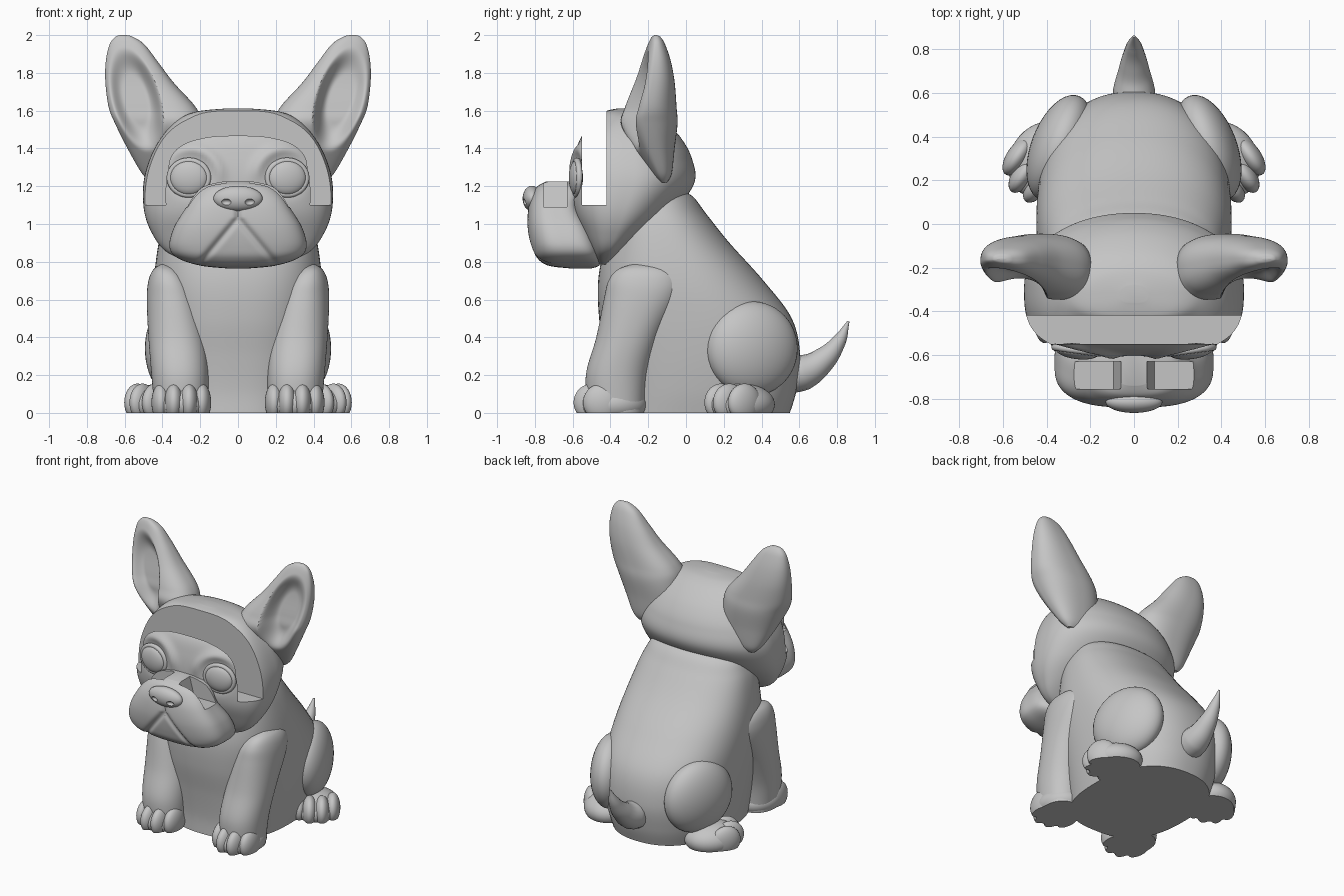
import bpy, bmesh, math
from mathutils import Matrix, Vector

old = bpy.data.objects.get("Cube")
if old:
    bpy.data.objects.remove(old)

grey = bpy.data.materials.new("plain grey")
grey.use_nodes = True
tone = (0.56, 0.56, 0.56, 1)
grey.diffuse_color = tone
grey.node_tree.nodes["Principled BSDF"].inputs["Base Color"].default_value = tone
parts = []


def add_mesh(name, mesh, mirror=False):
    mesh.materials.clear()
    mesh.materials.append(grey)
    obj = bpy.data.objects.new(name, mesh)
    bpy.context.collection.objects.link(obj)
    if mirror:
        obj.modifiers.new("Mirror", "MIRROR").use_mirror_merge = False
    parts.append(obj)
    return obj


def finish(name, bm, mirror=False):
    bmesh.ops.recalc_face_normals(bm, faces=bm.faces)
    mesh = bpy.data.meshes.new(name)
    bm.to_mesh(mesh)
    bm.free()
    return add_mesh(name, mesh, mirror)


def resample(rows, steps):
    """Smooth curve through the key sections."""
    rows = [Vector(r) for r in rows]
    out = []
    for i in range(len(rows) - 1):
        a, b = rows[i], rows[i + 1]
        ta = (b - rows[max(i - 1, 0)]) / 2
        tb = (rows[min(i + 2, len(rows) - 1)] - a) / 2
        for k in range(steps):
            t = k / steps
            u = t * t * (3 - 2 * t)
            out.append(a * (1 - u) + b * u + ta * (t * (1 - t) ** 2) - tb * (t * t * (1 - t)))
    return out + [rows[-1]]


def loft(name, rows, front=2, back=2, seg=72, steps=8, dent=None, mirror=False):
    """Stack of rounded sections: z, x range, y range; dent hollows the front."""
    bm = bmesh.new()
    loops = []
    for z, x0, x1, y0, y1 in resample(rows, steps):
        loop = []
        for i in range(seg):
            a = 2 * math.pi * i / seg
            c, s = math.cos(a), math.sin(a)
            n = front if s < 0 else back
            r = (abs(c) ** n + abs(s) ** n) ** (-1 / n)
            x = (x0 + x1) / 2 + (x1 - x0) / 2 * r * c
            s *= r
            if dent and s < 0:
                s *= 1 - dent(x, z, r * c)
            loop.append(bm.verts.new((x, (y0 + y1) / 2 + (y1 - y0) / 2 * s, z)))
        loops.append(loop)
    for lo, hi in zip(loops, loops[1:]):
        for i in range(seg):
            j = (i + 1) % seg
            bm.faces.new((lo[i], lo[j], hi[j], hi[i]))
    bm.faces.new(loops[0][::-1])
    bm.faces.new(loops[-1])
    return finish(name, bm, mirror)


def centred(rows):
    return [(z, -w, w, y0, y1) for z, w, y0, y1 in rows]


def blobs(name, items, mirror=False):
    """Ellipsoids (centre, radii, turn about z), cut flat at the ground."""
    bm = bmesh.new()
    for centre, radii, turn in items:
        m = Matrix.Translation(centre) @ Matrix.Rotation(turn, 4, "Z") @ Matrix.Diagonal((*radii, 1))
        bmesh.ops.create_uvsphere(bm, u_segments=40, v_segments=24, radius=1, matrix=m)
    bmesh.ops.bisect_plane(bm, geom=bm.verts[:] + bm.edges[:] + bm.faces[:],
                           plane_co=(0, 0, 0), plane_no=(0, 0, 1), clear_inner=True)
    bmesh.ops.holes_fill(bm, edges=[e for e in bm.edges if e.is_boundary], sides=0)
    return finish(name, bm, mirror)


def tube(name, points, cyclic=False, mirror=False):
    """Tapered tube through points given as x, y, z, radius."""
    curve = bpy.data.curves.new(name, "CURVE")
    curve.dimensions = "3D"
    curve.bevel_depth = 1
    curve.bevel_resolution = 6
    curve.use_fill_caps = True
    spline = curve.splines.new("BEZIER")
    spline.bezier_points.add(len(points) - 1)
    spline.use_cyclic_u = cyclic
    for p, (x, y, z, r) in zip(spline.bezier_points, points):
        p.co = (x, y, z)
        p.radius = r
        p.handle_left_type = p.handle_right_type = "AUTO"
    temp = bpy.data.objects.new(name + " path", curve)
    bpy.context.collection.objects.link(temp)
    mesh = bpy.data.meshes.new_from_object(temp.evaluated_get(bpy.context.evaluated_depsgraph_get()))
    bpy.data.objects.remove(temp)
    return add_mesh(name, mesh, mirror)


def prism(profile, y0, y1):
    """Cutter: an x-z outline pushed along y."""
    bm = bmesh.new()
    face = bm.faces.new([bm.verts.new((x, y0, z)) for x, z in profile])
    new = bmesh.ops.extrude_face_region(bm, geom=[face])["geom"]
    bmesh.ops.translate(bm, verts=[v for v in new if isinstance(v, bmesh.types.BMVert)], vec=(0, y1 - y0, 0))
    return finish("cutter", bm)


def carve(obj, cutter):
    mod = obj.modifiers.new("Cut", "BOOLEAN")
    mod.operation = "DIFFERENCE"
    mod.object = cutter
    done = obj.evaluated_get(bpy.context.evaluated_depsgraph_get())
    mesh = bpy.data.meshes.new_from_object(done)
    obj.modifiers.remove(mod)
    obj.data = mesh
    mesh.materials.clear()
    mesh.materials.append(grey)
    parts.remove(cutter)
    bpy.data.objects.remove(cutter)


# Sitting body
loft("body", centred([
    (0, .38, -.41, .55), (.12, .405, -.41, .585), (.3, .43, -.43, .605), (.5, .445, -.46, .56),
    (.7, .445, -.465, .41), (.9, .42, -.43, .23), (1.05, .38, -.4, .11), (1.15, .31, -.35, .03),
    (1.2, .12, -.25, -.08)]), front=2.6, back=2.3)


# Head with soft brow ridges, eye sockets and the slot behind the face
def brow(x, z, u):
    r = math.hypot(abs(x) - .25, z - 1.245)
    rise = 1 / (1 + math.exp((1.25 - z) / .025))
    return .05 * math.exp(-(r / .1) ** 4) - .07 * rise * math.exp(-((r - .155) / .032) ** 2)


head = loft("head", centred([
    (.785, .22, -.46, -.4), (.85, .375, -.5, -.32), (.95, .455, -.55, -.19), (1.07, .497, -.595, -.06),
    (1.22, .5, -.605, .045), (1.35, .465, -.59, .03), (1.46, .405, -.555, -.03), (1.55, .32, -.47, -.12),
    (1.595, .22, -.43, -.2), (1.612, .06, -.36, -.28)]), front=3, back=2.1, seg=160, steps=10, dent=brow)
carve(head, prism([(-1, 1.1), (1, 1.1), (1, 2), (-1, 2)], -.55, -.42))


# Muzzle with a lip crease and a rest notched either side of the bridge
def lips(x, z, u):
    d = (abs(x) * .24 + (z - 1.03) * .2) / .312
    crease = .09 * math.exp(-(d / .017) ** 2) if z < 1.03 else 0
    if 1.03 <= z < 1.09:
        crease = .09 * math.exp(-(x / .016) ** 2)
    return crease + .07 / (1 + math.exp(min(d / .013, 50)))


muzzle = loft("muzzle", centred([
    (.765, .06, -.62, -.5), (.78, .2, -.74, -.46), (.82, .32, -.80, -.45), (.88, .363, -.825, -.46),
    (.98, .34, -.84, -.5), (1.08, .28, -.835, -.56), (1.15, .235, -.815, -.56), (1.2, .18, -.785, -.56),
    (1.225, .08, -.74, -.57)]), front=2.9, back=4, seg=240, steps=12, dent=lips)
for s in (-1, 1):
    carve(muzzle, prism([(s * .095, 1.09), (s * .5, 1.09), (s * .5, 1.35), (s * .025, 1.35)], -.755, -.63))

# Nose with nostrils
nose = blobs("nose", [((0, -.815, 1.135), (.13, .05, .067), 0)])
for s in (-1, 1):
    carve(nose, blobs("cutter", [((s * .065, -.87, 1.115), (.03, .03, .02), 0)]))

# Eyes and lids
blobs("eyes", [((.26, -.583, 1.245), (.1, .036, .09), .12)], mirror=True)
ring = [math.pi * i / 6 for i in range(12)]
tube("eyelids", [(.26 + .102 * math.cos(a), -.578 + .014 * math.cos(a), 1.245 + .09 * math.sin(a), .016)
                 for a in ring], cyclic=True, mirror=True)


# Ears, hollowed at the front
def hollow(x, z, u):
    far = ((x - .55 - .23 * (z - 1.7)) / .135) ** 2 + ((z - 1.66) / .28) ** 2
    s = min(max((1 - far) * 1.25, 0), 1)
    s = s * s * (3 - 2 * s)
    return 1 - (1 - .2 * (u + 1)) * (1 - .95 * s)


loft("ears", [
    (1.22, .38, .46, -.14, -.1), (1.27, .28, .51, -.2, -.075), (1.4, .2, .585, -.3, -.06),
    (1.53, .19, .65, -.37, -.045), (1.62, .225, .685, -.345, -.05), (1.75, .342, .702, -.29, -.06),
    (1.86, .425, .7, -.248, -.08), (1.95, .495, .68, -.21, -.11), (1.99, .555, .65, -.185, -.135),
    (2, .59, .625, -.165, -.155)], front=2.5, back=2.4, seg=160, steps=12, dent=hollow, mirror=True)

# Front legs
loft("front_legs", [
    (0, .16, .44, -.52, -.22), (.2, .155, .458, -.53, -.2), (.4, .17, .474, -.475, -.135),
    (.6, .205, .483, -.435, -.035), (.7, .25, .474, -.41, -.025), (.76, .31, .447, -.36, -.08),
    (.79, .37, .4, -.27, -.19)], front=2.2, back=2.2, mirror=True)

# Back thighs
blobs("thighs", [((.342, .35, .34), (.13, .253, .25), .36)], mirror=True)


# Paws, each a broad pad with four toes
def paw(name, x, y, turn):
    spin = Matrix.Rotation(turn, 3, "Z")
    items = [(spin @ Vector((0, .005, .045)) + Vector((x, y, 0)), (.156, .185, .11), turn)]
    for tx, ty in ((-.108, -.05), (-.04, -.1), (.04, -.1), (.108, -.05)):
        items.append((spin @ Vector((tx, ty, .055)) + Vector((x, y, 0)), (.05, .1, .1), turn))
    blobs(name, items, mirror=True)


paw("front_paws", .3, -.395, 0)
paw("hind_paws", .415, .29, .6)

# Tail
tube("tail", [(0, .52, .2, .1), (0, .62, .215, .095), (0, .72, .275, .068), (0, .81, .38, .038), (0, .86, .485, .006)])

# Soft shading with crisp cut edges
bpy.ops.object.select_all(action="DESELECT")
for obj in parts:
    obj.select_set(True)
bpy.context.view_layer.objects.active = parts[0]
bpy.ops.object.shade_smooth_by_angle(angle=math.radians(35))
